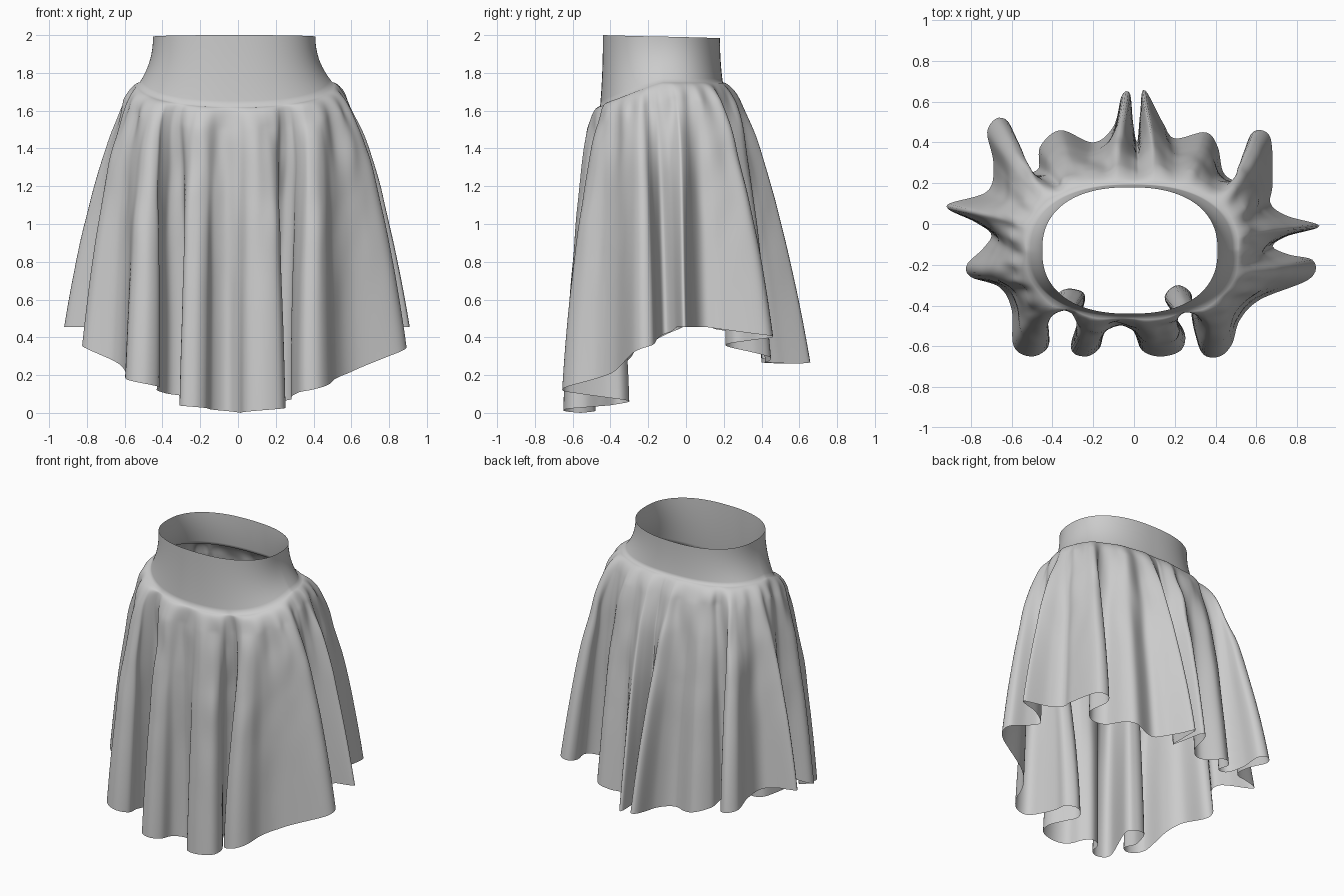
import bpy, math
from mathutils import Vector, noise
from math import sin, cos, pi, atan2

if "Cube" in bpy.data.objects:
    bpy.data.objects.remove(bpy.data.objects["Cube"])

N, ROWS, BAND_ROWS = 540, 64, 12

# Hem outline seen from above, starting at the front and running counter-clockwise
HEM = [(-.06, -.48), (0, -.53), (.04, -.62), (.13, -.65), (.23, -.62), (.25, -.54), (.2, -.45),
       (.15, -.36), (.21, -.3), (.28, -.34), (.28, -.43), (.3, -.54), (.34, -.64), (.42, -.65),
       (.48, -.59), (.52, -.47), (.62, -.37), (.86, -.27), (.88, -.18), (.76, -.15), (.68, -.11),
       (.75, -.06), (.91, -.01), (.75, .04), (.67, .1), (.68, .2), (.67, .42), (.6, .46),
       (.56, .4), (.59, .27), (.52, .21), (.44, .25), (.41, .38), (.35, .45), (.2, .42),
       (.14, .5), (.05, .66), (.03, .54), (.015, .4), (-.005, .5), (-.02, .64), (-.06, .63),
       (-.1, .48), (-.2, .4), (-.36, .46), (-.46, .38), (-.47, .27), (-.55, .26), (-.6, .36),
       (-.61, .49), (-.67, .52), (-.72, .45), (-.69, .3), (-.72, .16), (-.92, .09), (-.78, .01),
       (-.7, -.05), (-.74, -.12), (-.82, -.2), (-.8, -.26), (-.66, -.31), (-.6, -.42),
       (-.59, -.6), (-.5, -.65), (-.42, -.6), (-.43, -.5), (-.4, -.4), (-.36, -.33),
       (-.29, -.32), (-.24, -.37), (-.31, -.6), (-.24, -.65), (-.17, -.61), (-.14, -.52)]

# Hem height by angle from the front (degrees)
HEM_Z = [(0, .0), (25, .04), (45, .12), (60, .21), (75, .34), (90, .455), (105, .455),
         (130, .36), (150, .27), (165, .26), (180, .29)]


def smooth_closed(pts, n):
    """Catmull-Rom through the points, resampled evenly along its length."""
    p = [Vector(q) for q in pts]
    m, dense = len(p), []
    for i in range(m):
        a, b, c, d = (p[(i + k) % m] for k in (-1, 0, 1, 2))
        for s in range(16):
            t = s / 16
            dense.append(.5 * (2 * b + (c - a) * t + (2 * a - 5 * b + 4 * c - d) * t * t
                               + (3 * b - a - 3 * c + d) * t ** 3))
    dense.append(dense[0])
    acc = [0.0]
    for a, b in zip(dense, dense[1:]):
        acc.append(acc[-1] + (b - a).length)
    out, j = [], 0
    for i in range(n):
        target = acc[-1] * i / n
        while acc[j + 1] < target:
            j += 1
        f = (target - acc[j]) / max(acc[j + 1] - acc[j], 1e-9)
        out.append(dense[j].lerp(dense[j + 1], f))
    return out


def box_blur(vals, w):
    n = len(vals)
    s = sum((vals[k] for k in range(-w, w + 1)), Vector((0, 0)))
    out = []
    for i in range(n):
        out.append(s / (2 * w + 1))
        s = s + vals[(i + w + 1) % n] - vals[(i - w) % n]
    return out


def table(tab, x):
    for (x0, y0), (x1, y1) in zip(tab, tab[1:]):
        if x <= x1:
            return y0 + (y1 - y0) * (x - x0) / (x1 - x0)
    return tab[-1][1]


def oval(a, rx, ry, cx, cy):
    e = 2 / 2.35
    s, c = sin(a), -cos(a)
    return Vector((math.copysign(abs(s) ** e, s) * rx + cx,
                   math.copysign(abs(c) ** e, c) * ry + cy))


def waist(a, t):
    """Rounded oval of the waistband, t=0 at the top edge, t=1 at the seam."""
    k = t ** 2.2
    return oval(a, .43 + .08 * k, .31 + .015 * k, -.02 + .01 * k, -.13)


def grid_object(name, rows):
    n = len(rows[0])
    verts = [v for r in rows for v in r]
    faces = [((j + 1) * n + i, (j + 1) * n + (i + 1) % n, j * n + (i + 1) % n, j * n + i)
             for j in range(len(rows) - 1) for i in range(n)]
    me = bpy.data.meshes.new(name)
    me.from_pydata(verts, [], faces)
    me.polygons.foreach_set("use_smooth", [True] * len(faces))
    me.update()
    ob = bpy.data.objects.new(name, me)
    bpy.context.collection.objects.link(ob)
    return ob


hem = smooth_closed(HEM, N)
core = hem
for _ in range(3):
    core = box_blur(core, N // 24)
# Angle around the waist for each strand of cloth (0 = front, + toward x)
ang = [atan2((c.x + .01) / .62, -(c.y + .06) / .45) for c in core]
seam_z = [1.75 - .13 * max(0, cos(a)) for a in ang]
hem_z = [table(HEM_Z, abs(math.degrees(atan2(c.x, -(c.y + .05))))) for c in core]

# Waistband rows
rows = []
for j in range(BAND_ROWS):
    t = j / BAND_ROWS
    row = []
    for i, a in enumerate(ang):
        p = waist(a, t)
        top = 1.992 + .008 * cos(a)
        row.append((p.x, p.y, top + (seam_z[i] - top) * t))
    rows.append(row)

# Gathered skirt rows: each strand runs over the hips and out to the folded hem
for j in range(ROWS + 1):
    v = (j / ROWS) ** 1.5
    row = []
    for i, a in enumerate(ang):
        front, back = max(0, cos(a)), max(0, -cos(a))
        # fuller over the corners of the hips
        f = v ** (.54 - .13 * front + .02 * back - .1 * abs(sin(2 * a)))
        hip = oval(a, .83, .57, 0, -.04)
        target = hem[i].lerp(hip, .6 * (1 - v) ** 2)
        p = waist(a, 1).lerp(target, f)
        z = seam_z[i] + (hem_z[i] - seam_z[i]) * v
        # small gathers and crinkles under the seam, fading downwards
        q = Vector((p.x * 9, p.y * 9, z * 3.5))
        amp = min(1, v * 14) * (1 - v) ** 2
        bump = .026 * noise.noise(q) + .012 * sin(26 * a) * (1 - v) ** 4
        p = p + (p - Vector((0, -.1))).normalized() * bump * amp
        row.append((p.x, p.y, z))
    rows.append(row)
grid_object("gathered_skirt", rows)
